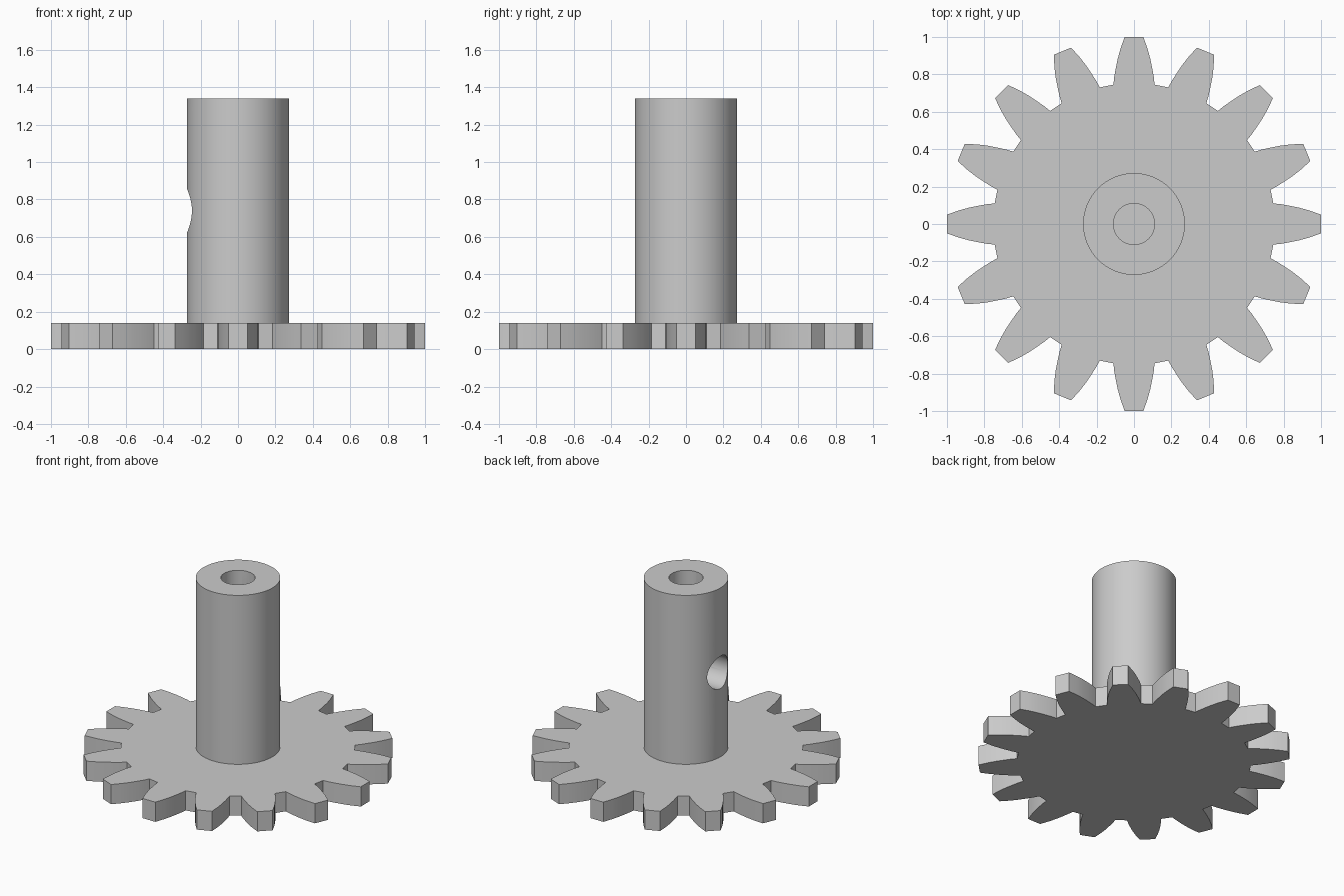
import bpy, bmesh, math
from mathutils import Vector, Matrix

if "Cube" in bpy.data.objects:
    bpy.data.objects.remove(bpy.data.objects["Cube"])

TEETH, GEAR_H, TOP = 16, 0.14, 1.34
SHAFT_R, BORE_R, HOLE_R, HOLE_Z = 0.272, 0.11, 0.115, 0.74

grey = bpy.data.materials.new("plain grey")
grey.diffuse_color = (0.6, 0.6, 0.6, 1)
grey.use_nodes = True
grey.node_tree.nodes["Principled BSDF"].inputs["Base Color"].default_value = grey.diffuse_color


def add_object(name, bm):
    mesh = bpy.data.meshes.new(name)
    bmesh.ops.recalc_face_normals(bm, faces=bm.faces)
    bm.to_mesh(mesh)
    bm.free()
    mesh.materials.append(grey)
    obj = bpy.data.objects.new(name, mesh)
    bpy.context.collection.objects.link(obj)
    return obj


def cylinder(name, radius, start, end, segments=96):
    """Capped cylinder between two points."""
    a, b = Vector(start), Vector(end)
    bm = bmesh.new()
    turn = (b - a).to_track_quat('Z', 'Y').to_matrix().to_4x4()
    bmesh.ops.create_cone(bm, cap_ends=True, segments=segments, radius1=radius, radius2=radius,
                          depth=(b - a).length, matrix=Matrix.Translation((a + b) / 2) @ turn)
    return add_object(name, bm)


def smooth(obj):
    bpy.ops.object.select_all(action='DESELECT')
    obj.select_set(True)
    bpy.context.view_layer.objects.active = obj
    bpy.ops.object.shade_smooth_by_angle(angle=math.radians(30))


# Gear wheel: one tooth outline with curved flanks, repeated around the centre
flank = [(0.11, 0.745), (0.106, 0.785), (0.098, 0.83), (0.088, 0.88), (0.073, 0.935), (0.05, 1.0)]
tooth = [(-x, y) for x, y in flank] + flank[::-1]
bm = bmesh.new()
outline = []
for i in range(TEETH):
    turn = Matrix.Rotation(-2 * math.pi * i / TEETH, 3, 'Z')
    outline += [bm.verts.new(turn @ Vector((x, y, 0))) for x, y in tooth]
disc = bm.faces.new(outline)
raised = bmesh.ops.extrude_face_region(bm, geom=[disc], use_keep_orig=True)
bmesh.ops.translate(bm, vec=(0, 0, GEAR_H), verts=[v for v in raised["geom"] if isinstance(v, bmesh.types.BMVert)])
gear = add_object("gear_wheel", bm)
smooth(gear)

# Shaft with a central bore and a set-screw hole on its left side
shaft = cylinder("shaft", SHAFT_R, (0, 0, GEAR_H), (0, 0, TOP))
cutters = [cylinder("bore_cutter", BORE_R, (0, 0, 0), (0, 0, TOP + 0.2), 64),
           cylinder("side_hole_cutter", HOLE_R, (-0.5, 0, HOLE_Z), (0, 0, HOLE_Z), 64)]
bpy.context.view_layer.objects.active = shaft
for cutter in cutters:
    cut = shaft.modifiers.new(cutter.name, 'BOOLEAN')
    cut.operation, cut.solver, cut.object = 'DIFFERENCE', 'EXACT', cutter
    bpy.ops.object.modifier_apply(modifier=cut.name)
for cutter in cutters:
    bpy.data.objects.remove(cutter)
smooth(shaft)
